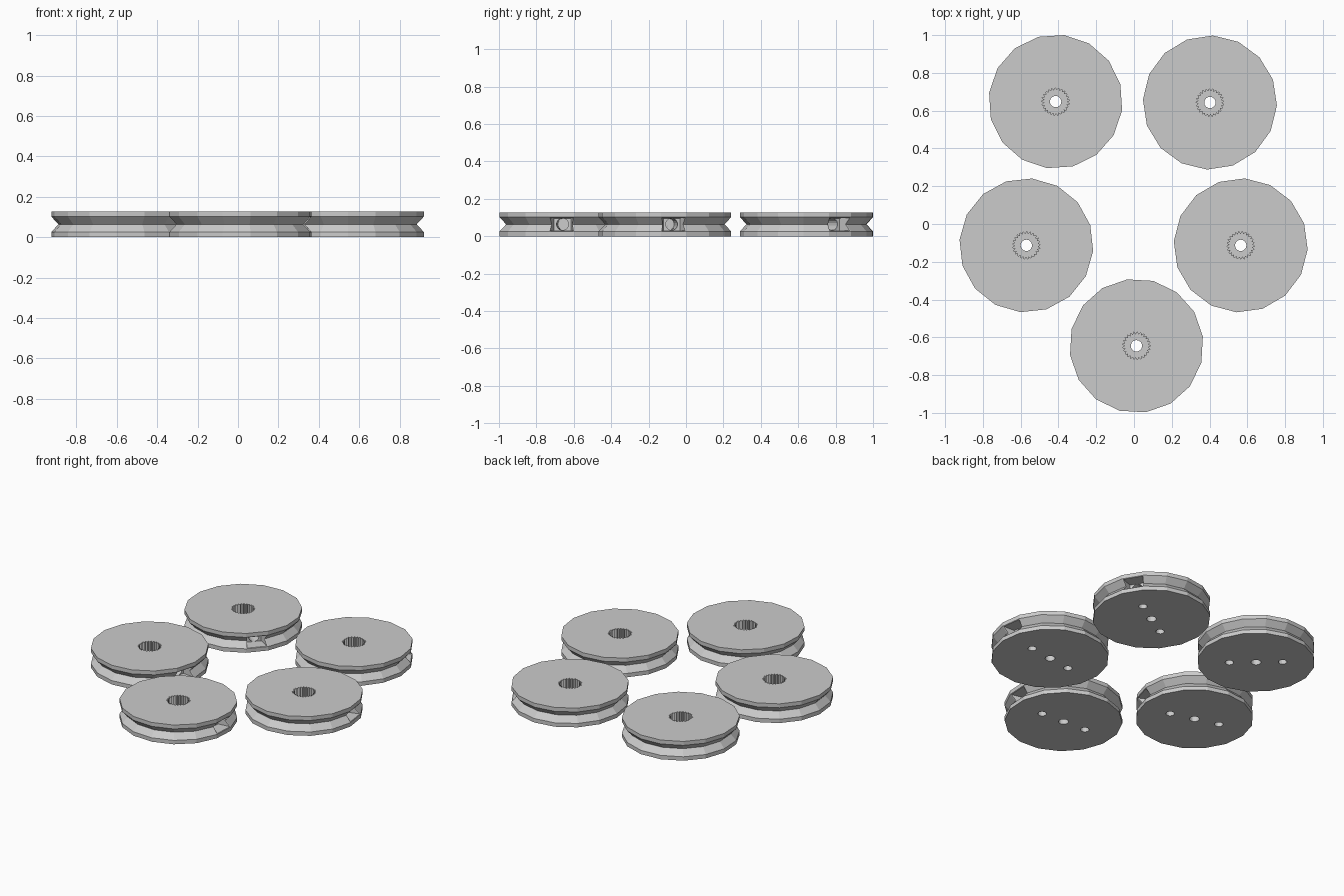
import bpy, bmesh, math
from mathutils import Matrix, Vector

if "Cube" in bpy.data.objects:
    bpy.data.objects.remove(bpy.data.objects["Cube"])

SIDES = 16
MID_Z = 0.064

grey = bpy.data.materials.new("grey plastic")
grey.diffuse_color = (0.6, 0.6, 0.6, 1)
grey.use_nodes = True
grey.node_tree.nodes["Principled BSDF"].inputs["Base Color"].default_value = grey.diffuse_color


def stack(name, rings, matrix=Matrix()):
    """Closed solid skinned through a stack of equal-length rings of points."""
    bm = bmesh.new()
    loops = [[bm.verts.new(matrix @ Vector(p)) for p in ring] for ring in rings]
    n = len(loops[0])
    for low, high in zip(loops, loops[1:]):
        for i in range(n):
            j = (i + 1) % n
            bm.faces.new((low[i], low[j], high[j], high[i]))
    bm.faces.new(loops[0][::-1])
    bm.faces.new(loops[-1])
    bmesh.ops.recalc_face_normals(bm, faces=bm.faces)
    mesh = bpy.data.meshes.new(name)
    bm.to_mesh(mesh)
    bm.free()
    mesh.materials.append(grey)
    ob = bpy.data.objects.new(name, mesh)
    bpy.context.collection.objects.link(ob)
    return ob


def ring(radius, z, n, x=0.0, inner=None):
    """Circle of n points; with inner given, every second point is drawn in."""
    pts = []
    for i in range(n):
        a = 2 * math.pi * (i + 0.5) / n
        r = inner if inner and i % 2 else radius
        pts.append((x + r * math.cos(a), r * math.sin(a), z))
    return pts


def rect(x, half_y, half_z):
    return [(x, sy * half_y, MID_Z + sz * half_z)
            for sy, sz in ((-1, -1), (1, -1), (1, 1), (-1, 1))]


# Pulley body: two flat rims with a V groove between them
profile = [(0.355, 0), (0.355, 0.026), (0.32, MID_Z), (0.355, 0.102), (0.355, 0.128)]
body = stack("pulley_body", [ring(r, z, SIDES) for r, z in profile])

# Cutters: toothed socket, shaft hole, underside holes, cord notch and cord bore
lay_along_x = Matrix.Translation((0, 0, MID_Z)) @ Matrix.Rotation(math.pi / 2, 4, 'Y')
cutters = [
    stack("socket_cutter", [ring(0.074, z, 50, inner=0.06) for z in (0.035, 0.2)]),
    stack("shaft_cutter", [ring(0.03, z, 20) for z in (-0.1, 0.2)]),
    stack("cord_notch_cutter", [rect(0.27, 0.045, 0.032), rect(0.37, 0.068, 0.036)]),
    stack("cord_bore_cutter", [ring(0.032, z, 16) for z in (0.135, 0.3)], lay_along_x),
]
for x in (-0.16, 0.16):
    cutters.append(stack("pin_hole_cutter", [ring(0.026, z, 16, x) for z in (-0.1, 0.06)]))

for cutter in cutters:
    cutter.hide_render = True
    mod = body.modifiers.new(cutter.name, 'BOOLEAN')
    mod.operation = 'DIFFERENCE'
    mod.solver = 'EXACT'
    mod.object = cutter

# Bake the cut body into one mesh shared by all five pulleys
bpy.context.view_layer.update()
depsgraph = bpy.context.evaluated_depsgraph_get()
pulley_mesh = bpy.data.meshes.new_from_object(body.evaluated_get(depsgraph))
pulley_mesh.name = "pulley"
for ob in cutters + [body]:
    bpy.data.objects.remove(ob)

# Five pulleys in a ring, each turned by its own angle
places = [
    ("pulley_back_left", -0.415, 0.648, -41.25),
    ("pulley_back_right", 0.402, 0.643, 31.25),
    ("pulley_middle_left", -0.57, -0.113, -16.2),
    ("pulley_middle_right", 0.565, -0.113, 7.75),
    ("pulley_front", 0.013, -0.645, -3.25),
]
for name, x, y, turn in places:
    ob = bpy.data.objects.new(name, pulley_mesh)
    ob.location = (x, y, 0)
    ob.rotation_euler.z = math.radians(turn)
    bpy.context.collection.objects.link(ob)
